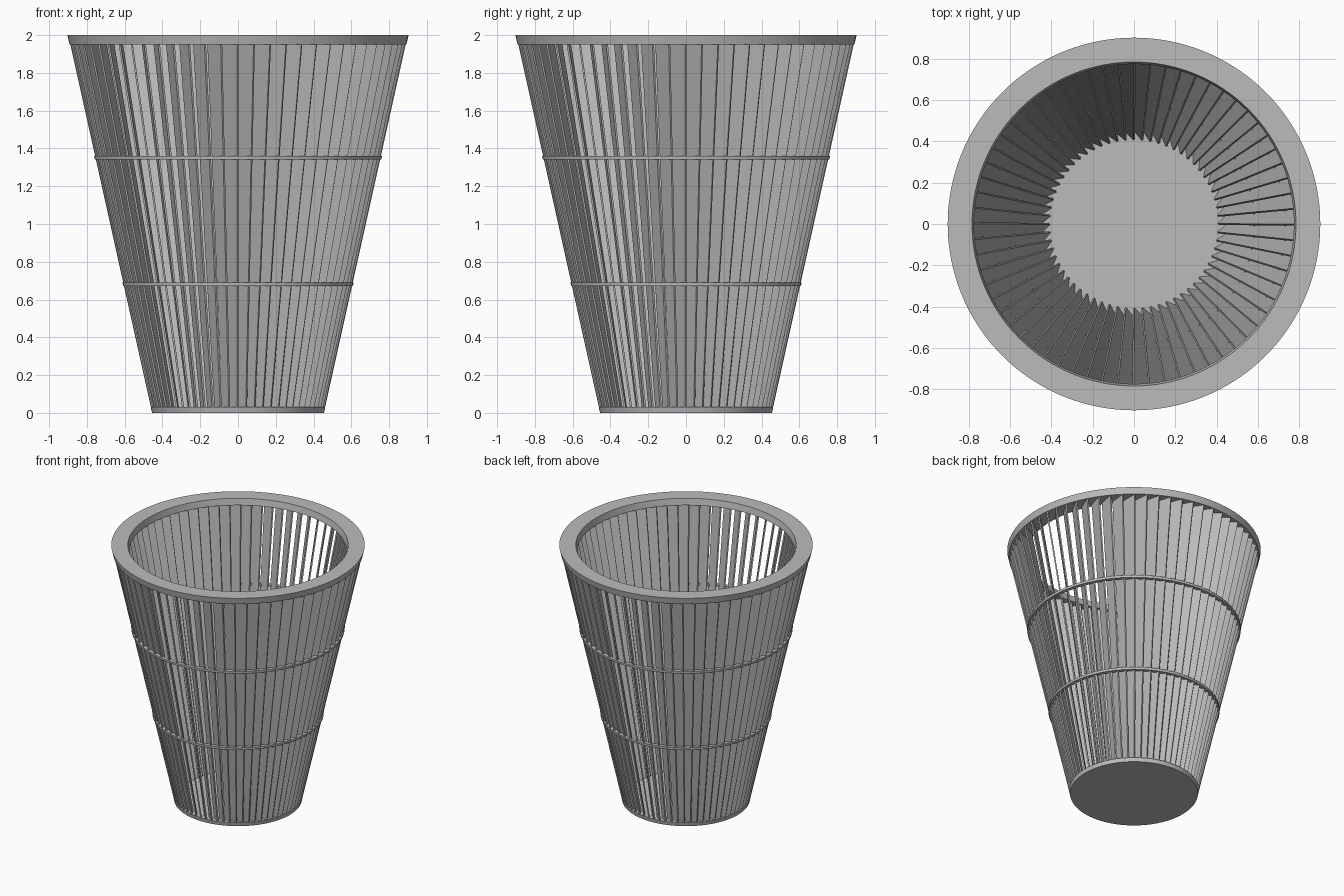
import bpy, bmesh, math
from mathutils import Vector

cube = bpy.data.objects.get("Cube")
if cube:
    bpy.data.objects.remove(cube, do_unlink=True)

SLATS = 64
SEGMENTS = 128
TILT = math.radians(42)

grey = bpy.data.materials.new("plain grey")
grey.use_nodes = True
grey.diffuse_color = (0.5, 0.5, 0.5, 1)
grey.node_tree.nodes["Principled BSDF"].inputs["Base Color"].default_value = (0.5, 0.5, 0.5, 1)


def wall(z):
    """Outer radius of the tapered bin at height z."""
    return 0.455 + 0.224 * z


def finish(bm, name, smooth=True):
    bmesh.ops.recalc_face_normals(bm, faces=bm.faces)
    mesh = bpy.data.meshes.new(name)
    bm.to_mesh(mesh)
    bm.free()
    mesh.materials.append(grey)
    obj = bpy.data.objects.new(name, mesh)
    bpy.context.collection.objects.link(obj)
    if smooth:
        bpy.ops.object.select_all(action='DESELECT')
        obj.select_set(True)
        bpy.context.view_layer.objects.active = obj
        bpy.ops.object.shade_smooth_by_angle(angle=math.radians(30))
    return obj


def ring(name, profile):
    """Revolve a closed (radius, height) profile around z."""
    bm = bmesh.new()
    loops = []
    for i in range(SEGMENTS):
        a = 2 * math.pi * i / SEGMENTS
        loops.append([bm.verts.new((r * math.cos(a), r * math.sin(a), z)) for r, z in profile])
    n = len(profile)
    for i, here in enumerate(loops):
        after = loops[(i + 1) % SEGMENTS]
        for j in range(n):
            k = (j + 1) % n
            bm.faces.new((here[j], after[j], after[k], here[k]))
    return finish(bm, name)


# Top rim
ring("top_rim", [(wall(1.95), 1.95), (wall(2), 2), (0.785, 2), (0.775, 1.95)])

# Thin hoops that hold the slats together
for name, z in (("lower_hoop", 0.68), ("upper_hoop", 1.35)):
    lo, hi = z - 0.009, z + 0.009
    r = wall(z)
    ring(name, [(r + 0.002, lo), (r + 0.004, hi), (r - 0.025, hi), (r - 0.025, lo)])

# Solid base
bm = bmesh.new()
bmesh.ops.create_cone(bm, cap_ends=True, segments=SEGMENTS, radius1=wall(0),
                      radius2=wall(0.03), depth=0.03)
bmesh.ops.translate(bm, verts=bm.verts, vec=(0, 0, 0.015))
finish(bm, "base")

# Louvred slats, each tilted away from the radial direction and widening upwards
bm = bmesh.new()
for i in range(SLATS):
    a = 2 * math.pi * (i + 0.5) / SLATS
    radial = Vector((math.cos(a), math.sin(a), 0))
    along = Vector((math.cos(a + TILT), math.sin(a + TILT), 0))
    across = Vector((-along.y, along.x, 0)) * 0.005
    ends = []
    for z in (0.025, 1.955):
        r = wall(z)
        centre = radial * r * 0.938 + Vector((0, 0, z))
        half = along * r * 0.071
        ends.append([bm.verts.new(centre + s * half + t * across)
                     for s, t in ((-1, -1), (1, -1), (1, 1), (-1, 1))])
    low, high = ends
    bm.faces.new(low)
    bm.faces.new(high)
    for j in range(4):
        k = (j + 1) % 4
        bm.faces.new((low[j], low[k], high[k], high[j]))
finish(bm, "slats", smooth=False)
